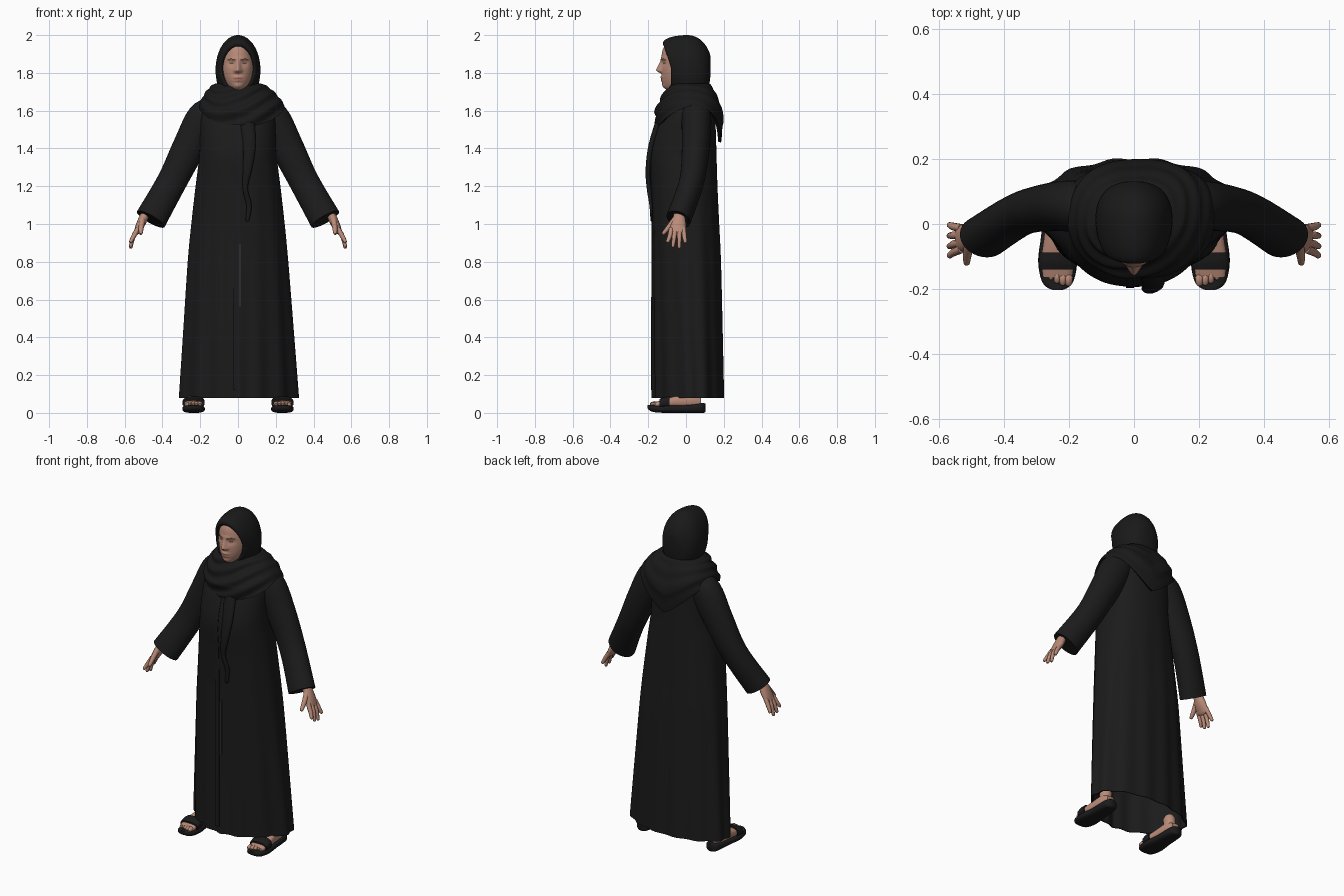
import bpy, bmesh
from math import sin, cos, pi, exp, radians, copysign
from mathutils import Vector

if "Cube" in bpy.data.objects:
    bpy.data.objects.remove(bpy.data.objects["Cube"], do_unlink=True)


def material(name, *rgb):
    m = bpy.data.materials.new(name)
    m.use_nodes = True
    m.diffuse_color = (*rgb, 1)
    m.node_tree.nodes["Principled BSDF"].inputs["Base Color"].default_value = (*rgb, 1)
    return m


ROBE = material("robe black", .011, .011, .011)
SCARF = material("scarf black", .010, .010, .010)
TRIM = material("trim charcoal", .025, .025, .025)
LEATHER = material("sandal black", .011, .011, .012)
SKIN = material("skin", .49, .26, .19)
LIPS = material("lips", .36, .15, .12)
HAIR = material("brow brown", .13, .07, .05)


def spow(v, e):
    return copysign(abs(v) ** e, v)


def angles(n):
    return [2 * pi * i / n for i in range(n)]


def smooth_rows(rows, steps):
    """Catmull-Rom interpolation of a short list of tuples."""
    out = []
    for i in range(len(rows) - 1):
        a, b, c, d = (rows[max(0, min(len(rows) - 1, i + k))] for k in (-1, 0, 1, 2))
        for s in range(steps):
            t = s / steps
            out.append(tuple(.5 * (2*q + (r - p)*t + (2*p - 5*q + 4*r - w)*t*t
                                   + (3*q - p - 3*r + w)*t**3)
                             for p, q, r, w in zip(a, b, c, d)))
    return out + [tuple(rows[-1])]


def loft(name, rings, *mats, caps=(True, True), rule=None):
    """Skin a list of closed rings; rule picks a material from a face centre."""
    bm = bmesh.new()
    vs = [[bm.verts.new(p) for p in r] for r in rings]
    n = len(vs[0])
    for a, b in zip(vs, vs[1:]):
        for i in range(n):
            bm.faces.new((a[i], a[(i + 1) % n], b[(i + 1) % n], b[i]))
    for end, on in zip((vs[0], vs[-1]), caps):
        if on:
            bm.faces.new(end)
    bmesh.ops.recalc_face_normals(bm, faces=bm.faces)
    for f in bm.faces:
        f.smooth = True
        if rule:
            f.material_index = rule(f.calc_center_median())
    me = bpy.data.meshes.new(name)
    bm.to_mesh(me)
    bm.free()
    me.set_sharp_from_angle(angle=radians(50))
    for m in mats:
        me.materials.append(m)
    ob = bpy.data.objects.new(name, me)
    bpy.context.collection.objects.link(ob)
    return ob


def tube(name, rows, mat, side=1, n=16, steps=4, round_end=True):
    """Limb along rows of (x, y, z, thickness, depth along y)."""
    rows = smooth_rows(rows, steps)
    pts = [Vector(r[:3]) for r in rows]
    rings = []
    for i, r in enumerate(rows):
        d = (pts[min(i + 1, len(pts) - 1)] - pts[max(i - 1, 0)]).normalized()
        u = d.cross(Vector((0, 1, 0))).normalized()
        v = u.cross(d).normalized()
        rings.append([pts[i] + u*r[3]*cos(a) + v*r[4]*sin(a) for a in angles(n)])
    if round_end:
        c = pts[-1]
        rings.append([c + (p - c)*.6 + d*rows[-1][3]*.6 for p in rings[-1]])
    return loft(name, [[(p.x*side, p.y, p.z) for p in r] for r in rings], mat)


# Robe: z, centre x, half width, front y, back y
robe_rows = smooth_rows([
    (.08, .005, .325, -.182, .205), (.40, .003, .301, -.182, .198), (.80, 0, .27, -.18, .188),
    (1.0, 0, .25, -.18, .178), (1.2, 0, .226, -.185, .168), (1.36, 0, .205, -.193, .162),
    (1.48, 0, .20, -.168, .158), (1.56, 0, .198, -.135, .155), (1.62, 0, .18, -.105, .14),
    (1.66, 0, .145, -.08, .115), (1.70, 0, .09, -.05, .09)], 5)


def robe_ring(row, scale=1):
    """Skirt corners are cut back in front, with pleats growing towards the hem."""
    z, cx, w, f, b = row
    flare = max(0, 1 - z / 1.4)
    mid = (f + b)/2 + .04*flare
    ring = []
    for a in angles(112):
        s, c = sin(a), cos(a)
        k = scale * (1 + .028*flare * (cos(13*a + 1.2*sin(2*a) + .8*s) - 1))
        e = .88 + flare*(.34 if c > 0 else .14)
        ring.append((cx + k*w*spow(s, e), mid - k*(mid - f if c > 0 else b - mid)*spow(c, e), z))
    return ring


lining = [robe_ring(r, .975) for r in reversed(robe_rows[:12])]
loft("robe", lining + [robe_ring(r) for r in robe_rows], ROBE, caps=(False, True))

# Front opening edge and fold strip
for name, x, w, lo, hi, m in (("front_placket", -.012, .012, .09, 1.53, ROBE),
                              ("front_fold", .010, .006, .5, .92, TRIM)):
    rows = [r for r in robe_rows if lo <= r[0] <= hi]
    loft(name, [[(x - w, r[3] + .005, r[0]), (x + w, r[3] + .005, r[0]),
                 (x + w, r[3] - .003, r[0]), (x - w, r[3] - .003, r[0])] for r in rows], m)

# Scarf drape: folded cowl in front, smooth pointed fall behind
drape = []
for j in range(49):
    t = j / 48
    ring = []
    for a in angles(96):
        c, s = cos(a), sin(a)
        front, back = max(0, c), max(0, -c)
        edge = 1.625 - .105*front**1.2 - (.195*(1 - abs(s)) if c < 0 else 0)
        fold = (.002 + .005*front) * sin(21*t + 3*s + 2*sin(2*a)) * min(1, 4*t)
        roll = max(0, t - .6) / .4
        rx = .113 + .122*t**.9 + fold - .006*roll
        ry = .10 + .088*min(1, t*1.35) + fold - (.010*front + .024*back)*roll
        e = .92 if c > 0 else .80
        ring.append((.02*t + rx*spow(s, e), .02 - ry*spow(c, e),
                     1.745 + (edge - 1.745)*t**(1.5 - .3*front) + fold*.5))
    drape.append(ring)
drape.append([(x*.9, .02 + (y - .02)*.9, z + .006) for x, y, z in drape[-1]])
loft("scarf_drape", drape, SCARF, caps=(False, False))

# Head covering, from the face opening back: y, half width, top z, bottom z, forward lean
hood = []
for y, w, top, bot, lean in smooth_rows([
        (-.055, .076, 1.932, 1.722, .4), (-.071, .081, 1.942, 1.715, .4),
        (-.08, .090, 1.960, 1.70, .32), (-.068, .101, 1.979, 1.68, .25),
        (-.035, .113, 1.994, 1.65, .15), (.01, .119, 2.0, 1.63, 0), (.055, .114, 1.989, 1.64, 0),
        (.09, .098, 1.963, 1.66, 0), (.115, .072, 1.928, 1.70, 0), (.129, .035, 1.89, 1.78, 0),
        (.131, .01, 1.86, 1.83, 0)], 4):
    mid, h = (top + bot)/2, (top - bot)/2
    hood.append([(w*sin(a), y - lean*max(0, mid + h*cos(a) - 1.83),
                  mid + h*cos(a)) for a in angles(64)])
loft("head_scarf", hood, SCARF, caps=(False, True))

# Scarf tail hanging on the chest
tube("scarf_tail", [(.045, -.135, 1.56, .04, .02), (.06, -.182, 1.42, .034, .016),
                    (.05, -.20, 1.29, .024, .014), (.038, -.196, 1.19, .014, .012),
                    (.058, -.186, 1.10, .014, .008), (.05, -.182, 1.02, .01, .006)], SCARF)


# Face with brow, nose, lips and chin
def bump(v, centre, size):
    return exp(-((v - centre) / size)**2)


def face_point(a, z):
    q = min(.995, abs(z - 1.835) / .145)
    x = .085 * (1 - q**2)**.5 * sin(a)
    y = -.03 - .1 * (1 - q**4)**.5 * cos(a)
    if cos(a) > 0:
        ramp = max(0, min(1, (1.872 - z) / .055)) * max(0, min(1, (z - 1.794) / .018))
        y -= .028 * ramp * bump(x, 0, .009 + .007*ramp)
        y -= .006 * bump(abs(x), .016, .009) * bump(z, 1.808, .009)
        y += .010 * bump(abs(x), .034, .018) * bump(z, 1.85, .014)
        y -= .005 * bump(abs(x), .034, .011) * bump(z, 1.848, .008)
        y -= .004 * bump(x, 0, .05) * bump(z, 1.874, .011)
        y -= .007 * bump(x, 0, .024) * (bump(z, 1.776, .007) + bump(z, 1.760, .007))
        y -= .010 * bump(x, 0, .03) * bump(z, 1.727, .018)
    return (x, y, z)


def face_colour(c):
    x = abs(c.x)
    if c.y > -.06:
        return 0
    if x < .025 and abs(c.z - 1.768) < .010 - .3*x:
        return 1
    brow = .014 < x < .056 and abs(c.z - 1.873 + 8*(x - .036)**2) < .004
    lash = .022 < x < .046 and abs(c.z - 1.85) < .003
    return 2 if brow or lash else 0


loft("face", [[face_point(a, 1.692 + .286*j/72) for a in angles(112)] for j in range(73)],
     SKIN, LIPS, HAIR, rule=face_colour)


def foot_rings(rows, x, n=24):
    """Cross sections along y: y, half width, bottom z, top z."""
    return [[(x + w*spow(cos(a), .7), y, (lo + hi)/2 + (hi - lo)/2*spow(sin(a), .7))
             for a in angles(n)] for y, w, lo, hi in smooth_rows(rows, 4)]


for side, tag in ((1, "left"), (-1, "right")):
    # Sleeve and hand
    tube(tag + "_sleeve", [(.11, .05, 1.63, .05, .06), (.175, .055, 1.565, .092, .078),
                           (.255, .052, 1.415, .088, .074), (.35, .03, 1.225, .079, .066),
                           (.462, -.04, 1.025, .084, .066)], ROBE, side, 32, 5, False)
    tube(tag + "_palm", [(.44, -.03, 1.12, .026, .03), (.49, -.035, 1.05, .024, .03),
                         (.515, -.04, 1.0, .023, .04), (.538, -.045, .955, .015, .043)],
         SKIN, side)
    for name, y0, y1, z1 in (("index", -.077, -.098, .90), ("middle", -.056, -.069, .876),
                             ("ring", -.034, -.036, .87), ("little", -.013, -.003, .898)):
        tube(f"{tag}_{name}_finger", [(.53, y0, .975, .013, .013),
                                      (.555, (y0 + y1)/2, .93, .012, .012),
                                      (.568, y1, z1 + .006, .009, .009)], SKIN, side, 10)
    tube(tag + "_thumb", [(.505, -.055, 1.03, .016, .016), (.512, -.09, .985, .014, .014),
                          (.515, -.12, .95, .010, .010)], SKIN, side, 10)

    # Sandal, foot and ankle
    x = .235 * side
    loft(tag + "_sole", foot_rings([(-.203, .014, .024, .042), (-.194, .034, .014, .042),
                                    (-.17, .051, .004, .042), (-.11, .06, 0, .042),
                                    (-.03, .05, 0, .042), (.06, .044, 0, .05),
                                    (.09, .034, 0, .052), (.102, .014, .004, .05)], x), LEATHER)
    loft(tag + "_foot", foot_rings([(-.165, .045, .03, .056), (-.11, .051, .03, .074),
                                    (-.04, .042, .03, .092), (.03, .037, .03, .10),
                                    (.08, .024, .035, .08)], x), SKIN)
    for k in range(5):
        tx = x + side * (-.034 + .018*k)
        ty = -.184 + .002*k*k
        r = .013 - .001*k
        tube(f"{tag}_toe_{k + 1}", [(tx, ty + .05, .05, r, r), (tx, ty + .02, .05, r, r),
                                    (tx, ty, .046, r*.8, r*.8)], SKIN, 1, 10, 2)
    loft(tag + "_toe_strap", foot_rings([(-.14, .057, .025, .074), (-.115, .059, .025, .084),
                                         (-.088, .056, .025, .088)], x), LEATHER)
    tube(tag + "_ankle", [(.235, .03, .05, .034, .036), (.23, .03, .13, .033, .036)], SKIN, side)
